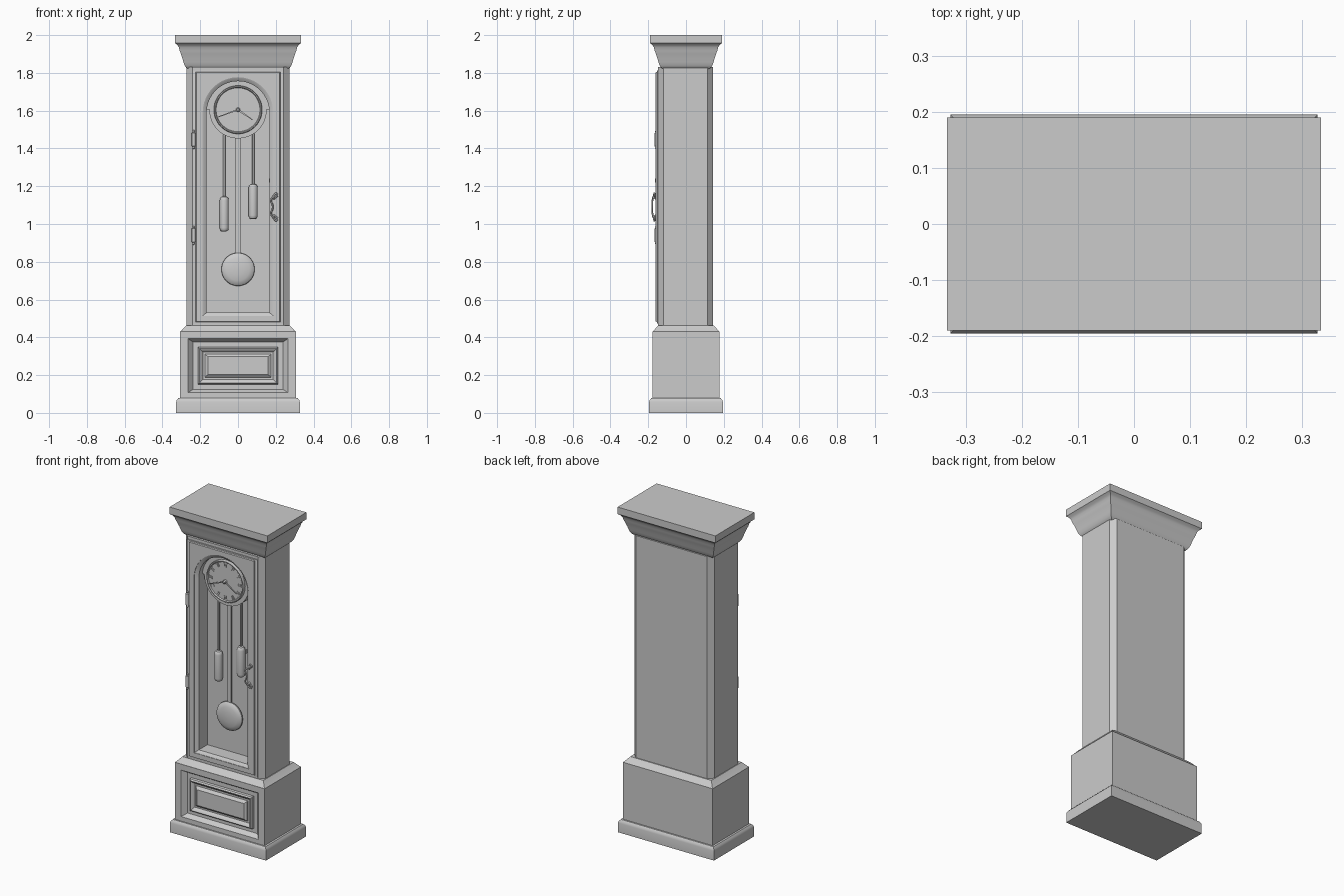
import bpy, bmesh
from math import sin, cos, pi, radians
from mathutils import Vector

if "Cube" in bpy.data.objects:
    bpy.data.objects.remove(bpy.data.objects["Cube"])


def loft(name, rings):
    """Closed solid skinned through rings of equal point count."""
    bm = bmesh.new()
    vs = [[bm.verts.new(p) for p in r] for r in rings]
    n = len(vs[0])
    for a, b in zip(vs, vs[1:]):
        for i in range(n):
            j = (i + 1) % n
            bm.faces.new((a[i], a[j], b[j], b[i]))
    bm.faces.new(vs[0])
    bm.faces.new(vs[-1])
    bmesh.ops.recalc_face_normals(bm, faces=bm.faces)
    me = bpy.data.meshes.new(name)
    bm.to_mesh(me)
    bm.free()
    ob = bpy.data.objects.new(name, me)
    bpy.context.collection.objects.link(ob)
    return ob


def flat(hx, hy, z):          # horizontal rectangle
    return [(-hx, -hy, z), (hx, -hy, z), (hx, hy, z), (-hx, hy, z)]


def upright(hx, z0, z1, y, x=0):   # rectangle facing the front
    return [(x - hx, y, z0), (x + hx, y, z0), (x + hx, y, z1), (x - hx, y, z1)]


def disc(x, z, r, y, n=48):   # circle facing the front
    return [(x + r * cos(2 * pi * i / n), y, z + r * sin(2 * pi * i / n)) for i in range(n)]


def level(x, y, r, z, n=24):  # horizontal circle
    return [(x + r * cos(2 * pi * i / n), y + r * sin(2 * pi * i / n), z) for i in range(n)]


def arch(r, zb, y, n=32):     # round-topped door opening
    return [(-r, y, zb), (r, y, zb)] + [
        (r * cos(pi * i / n), y, 1.59 + r * sin(pi * i / n)) for i in range(n + 1)]


def bar(name, x, z, angle, r0, r1, w0, w1, y0, y1):
    """Thin flat bar lying along a clock direction."""
    d, s = Vector((cos(angle), 0, sin(angle))), Vector((-sin(angle), 0, cos(angle)))
    c = Vector((x, 0, z))
    pts = [c + d * r0 - s * w0, c + d * r1 - s * w1, c + d * r1 + s * w1, c + d * r0 + s * w0]
    return loft(name, [[p + Vector((0, y, 0)) for p in pts] for y in (y0, y1)])


# plinth with eased top edge
loft("plinth", [flat(hx, hx - .132, z) for hx, z in
                ((.327, 0), (.327, .058), (.324, .068), (.316, .078), (.306, .08))])

# lower cabinet with recessed frame and raised panel in its front
loft("lower_cabinet", [upright(hx, .25 - dz, .25 + dz, y) for hx, dz, y in (
    (.306, .18, .177), (.306, .18, -.178), (.264, .143, -.178), (.238, .125, -.150),
    (.213, .100, -.150), (.211, .098, -.165), (.204, .091, -.172), (.196, .083, -.168),
    (.186, .073, -.155), (.176, .062, -.155), (.174, .060, -.162), (.160, .048, -.172))])
loft("cabinet_skirt", [flat(.306, .177, .43), flat(.298, .17, .437), flat(.276, .148, .462)])

# trunk with chamfered corners
octagon = [(.24, -.147), (.272, -.119), (.272, .113), (.243, .142)]
octagon += [(-x, y) for x, y in reversed(octagon)]
trunk = loft("trunk", [[(x, y, z) for x, y in octagon] for z in (.445, 1.83)])

# door slab with stepped edge
door = loft("door", [upright(.24, .472, 1.812, -.135), upright(.24, .472, 1.812, -.152),
                     upright(.224, .482, 1.806, -.154), upright(.221, .485, 1.803, -.161)])

# arched recess with a bevelled rim cut through the door into the trunk
cutter = loft("recess_cutter", [arch(.187, .514, -.25), arch(.187, .514, -.158),
                                arch(.180, .52, -.155), arch(.166, .531, -.144),
                                arch(.166, .531, -.06)])
cutter.hide_render = True
for ob in (trunk, door):
    m = ob.modifiers.new("recess", "BOOLEAN")
    m.operation, m.solver, m.object = "DIFFERENCE", "EXACT", cutter
    bpy.context.view_layer.objects.active = ob
    bpy.ops.object.modifier_apply(modifier=m.name)
bpy.data.objects.remove(cutter)

# crown moulding
loft("crown", [flat(hx, hx - .143, z) for hx, z in (
    (.262, 1.82), (.274, 1.827), (.283, 1.84), (.289, 1.858), (.294, 1.876), (.302, 1.9),
    (.309, 1.918), (.313, 1.935), (.320, 1.947), (.333, 1.957), (.333, 2.0))])

# dial plate: arch above, smaller half round below
DZ = 1.605
plate = [(.167 * cos(t), .167 * sin(t)) for t in [pi * i / 32 for i in range(33)]]
plate += [(.152 * cos(t), .152 * sin(t)) for t in [pi + pi * i / 32 for i in range(33)]]
loft("dial_plate", [[(x, y, min(DZ + z, 1.76)) for x, z in plate] for y in (-.055, -.112)])

# dial face with raised bezel
loft("dial", [disc(0, DZ, r, y) for r, y in (
    (.128, -.105), (.128, -.124), (.125, -.129), (.120, -.129), (.116, -.122))])
for h in range(12):
    for side in (-1, 1):
        bar("hour_mark", 0, DZ, pi * h / 6 + side * .05, .089, .109, .0025, .003, -.12, -.126)
for k in range(60):
    bar("minute_mark", 0, DZ, pi * k / 30, .111, .114, .0007, .0007, -.12, -.1235)

# hands and hub
bar("hour_hand", 0, DZ, radians(-35), 0, .095, .005, .002, -.127, -.130)
bar("minute_hand", 0, DZ, radians(200), 0, .113, .004, .002, -.131, -.134)
loft("hand_hub", [disc(0, DZ, r, y, 20) for r, y in ((.011, -.12), (.011, -.135), (.006, -.139))])

# pendulum
loft("pendulum_rod", [upright(.013, .8, 1.5, y) for y in (-.078, -.086)])
loft("pendulum_bob", [disc(0, .76, r, y) for r, y in (
    (.06, -.068), (.084, -.073), (.088, -.079), (.087, -.085), (.08, -.092),
    (.06, -.099), (.03, -.103), (.005, -.104))])

# hanging weights
for name, x, z0 in (("left_weight", -.073, .96), ("right_weight", .08, 1.026)):
    loft(name, [level(x, -.085, r, z0 + dz) for r, dz in (
        (.008, 0), (.018, .003), (.023, .012), (.024, .02), (.024, .165),
        (.022, .176), (.016, .184), (.007, .187))])
    loft(name + "_cord", [level(x, -.085, .007, z, 12) for z in (z0 + .18, 1.52)])

# hinges with finials
for z in (.94, 1.447):
    loft("hinge", [level(-.235, -.157, r, z + dz, 16) for r, dz in (
        (.003, -.05), (.007, -.045), (.005, -.038), (.010, -.035), (.010, .035),
        (.005, .038), (.007, .045), (.003, .05))])

# scrolled door pull
cu = bpy.data.curves.new("door_pull", "CURVE")
cu.dimensions, cu.bevel_depth, cu.bevel_resolution, cu.resolution_u = "3D", .0045, 3, 6
half = [(.200, .045, -.163), (.208, .043, -.165), (.209, .055, -.166), (.200, .060, -.168),
        (.192, .050, -.170), (.180, .038, -.176), (.172, .025, -.178), (.184, .010, -.179)]
pts = [(x, y, 1.09 + z * 1.25) for x, z, y in half]
pts += [(x, y, 1.09 - z * 1.25) for x, z, y in reversed(half)]
sp = cu.splines.new("NURBS")
sp.points.add(len(pts) - 1)
for p, co in zip(sp.points, pts):
    p.co = (*co, 1)
sp.use_endpoint_u, sp.order_u = True, 3
pull = bpy.data.objects.new("door_pull", cu)
bpy.context.collection.objects.link(pull)
for z in (1.04, 1.14):
    loft("pull_stud", [disc(.190, z, r, y, 16) for r, y in (
        (.011, -.155), (.011, -.163), (.006, -.167), (.006, -.176), (.003, -.179))])

# key escutcheon
loft("key_plate", [upright(.003, 1.22, 1.242, y, .190 - .024) for y in (-.15, -.164)])

# smooth the rounded parts, keep crisp edges
for ob in bpy.context.scene.objects:
    ob.select_set(ob.type == "MESH")
bpy.context.view_layer.objects.active = trunk
bpy.ops.object.shade_smooth_by_angle(angle=radians(30))
